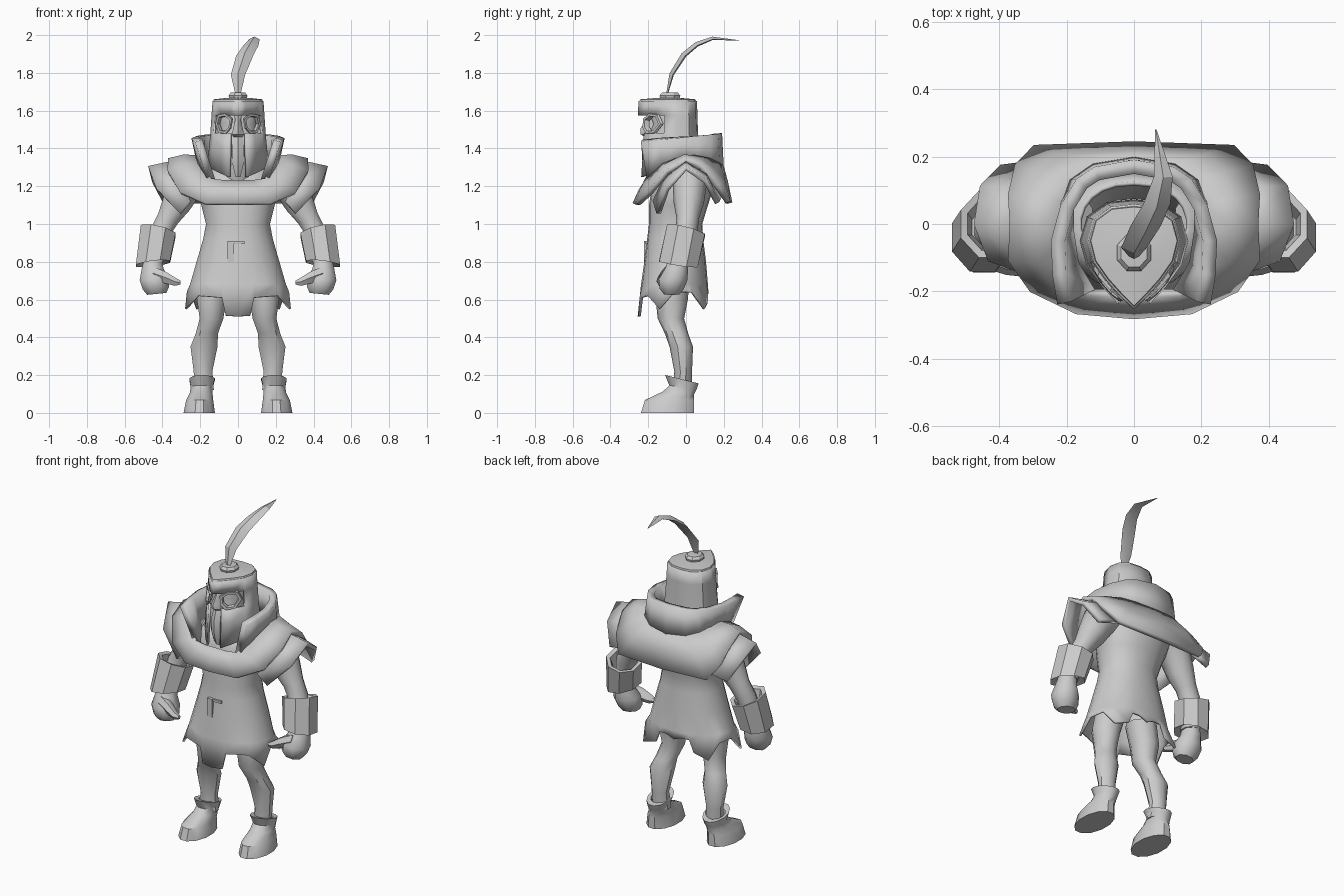
import bpy, bmesh, math
from mathutils import Vector

grey = bpy.data.materials.new("plain_grey")
grey.diffuse_color = (0.6, 0.6, 0.6, 1)


def loft(name, rings, closed=True, caps=True, mirror=True, thick=0, angle=38, skip=()):
    """Skin rings of points; skip lists (ring, panel) faces left open."""
    bm = bmesh.new()
    vs = [[bm.verts.new(p) for p in r] for r in rings]
    n = len(rings[0])
    for i in range(len(rings) - 1):
        for j in range(n if closed else n - 1):
            if (i, j) not in skip:
                k = (j + 1) % n
                bm.faces.new((vs[i][j], vs[i][k], vs[i + 1][k], vs[i + 1][j]))
    if closed and caps:
        bm.faces.new(vs[0])
        bm.faces.new(vs[-1])
    bmesh.ops.recalc_face_normals(bm, faces=bm.faces)
    me = bpy.data.meshes.new(name)
    bm.to_mesh(me)
    bm.free()
    me.materials.append(grey)
    ob = bpy.data.objects.new(name, me)
    bpy.context.collection.objects.link(ob)
    bpy.context.view_layer.objects.active = ob
    ob.select_set(True)
    bpy.ops.object.shade_smooth_by_angle(angle=math.radians(angle))
    ob.select_set(False)
    if mirror:
        ob.modifiers.new("mirror", 'MIRROR')
    if thick:
        s = ob.modifiers.new("thickness", 'SOLIDIFY')
        s.thickness, s.offset = thick, 0
    return ob


def ring(x, y, z, rx, ry, n=10, slope_x=0, slope_y=0):
    """Horizontal ellipse whose height leans along x and y."""
    pts = []
    for i in range(n):
        a = 2 * math.pi * (i + 0.5) / n
        dx, dy = rx * math.cos(a), ry * math.sin(a)
        pts.append((x + dx, y + dy, z + slope_x * dx + slope_y * dy))
    return pts


def box(name, x0, x1, y0, y1, z0, z1):
    loft(name, [[(x0, y0, z), (x1, y0, z), (x1, y1, z), (x0, y1, z)] for z in (z0, z1)], mirror=False)


# legs
loft("legs", [ring(*r) for r in (
    (.18, -.02, .12, .055, .05), (.185, -.015, .22, .052, .047),
    (.18, -.025, .35, .075, .062), (.165, -.05, .42, .062, .062),
    (.14, -.08, .50, .066, .07), (.14, -.075, .60, .082, .085),
    (.11, -.07, .72, .09, .09))])

# boots with slanted open cuffs
loft("boots", [ring(*r) for r in (
    (.205, -.098, .0, .086, .145, 12), (.203, -.087, .068, .074, .135, 12),
    (.195, -.04, .105, .062, .085, 12, 0, -.1), (.192, -.016, .135, .06, .075, 12, 0, -.15),
    (.19, -.022, .178, .07, .092, 12, 0, -.25), (.19, -.02, .174, .052, .055, 12, 0, -.25),
    (.19, -.02, .14, .045, .045, 12))])

# tunic, half outline from front to back with a ragged hem
hem = [(0, -.25, .51), (.065, -.245, .515), (.085, -.24, .61), (.21, -.2, .62), (.275, -.14, .55),
       (.265, -.06, .64), (.25, .03, .64), (.22, .095, .55), (.13, .11, .58), (.10, .11, .65),
       (.05, .112, .65), (0, .112, .63)]


def tunic_row(z, w, front, back):
    row, mid, half = [], (front + back) / 2, (back - front) / 2
    for i in range(12):
        a = math.pi * i / 11
        row.append((w * math.sin(a) ** .85 if 0 < i < 11 else 0, mid - half * math.cos(a), z))
    return row


loft("tunic", [hem] + [tunic_row(*r) for r in (
    (.68, .25, -.232, .11), (.80, .215, -.215, .10), (.92, .18, -.2, .085), (1.0, .165, -.19, .08),
    (1.10, .19, -.19, .11), (1.22, .23, -.17, .15), (1.32, .16, -.12, .12))],
    closed=False, thick=.012, angle=50)

# buckle bracket
box("buckle_side", -.055, -.02, -.222, -.17, .80, .91)
box("buckle_top", -.055, .035, -.216, -.17, .895, .91)

# shoulder mantle, half outline from front to back
edge = [(0, -.27, 1.105), (.17, -.255, 1.105), (.305, -.19, 1.165), (.37, -.1, 1.275), (.365, 0, 1.335),
        (.37, .08, 1.30), (.35, .165, 1.20), (.295, .222, 1.115), (0, .232, 1.11)]
neck = [(0, -.205, 1.225), (.07, -.205, 1.225), (.14, -.205, 1.235), (.19, -.12, 1.31), (.205, -.02, 1.35),
        (.205, .06, 1.35), (.185, .12, 1.34), (.12, .165, 1.32), (0, .185, 1.31)]
mid = [(Vector(a) + Vector(b)) / 2 + Vector((0, 0, .012)) for a, b in zip(edge, neck)]
loft("mantle", [edge, mid, neck], closed=False, thick=.028, angle=45)

# upright collar, open at the front
rim = [(.208, -.235, 1.44), (.222, -.15, 1.45), (.226, -.05, 1.458), (.198, .05, 1.466),
       (.155, .12, 1.472), (.11, .15, 1.475), (0, .17, 1.48)]
base = [(x * .97, y * .97, z - .02) for x, y, z in neck[2:]]
loft("collar", [base, rim], closed=False, thick=.042, angle=45)

# shoulder plates under the mantle
plate_in = [(.25, -.165, 1.12), (.31, -.11, 1.24), (.335, 0, 1.325), (.335, .1, 1.265), (.28, .18, 1.14)]
plate_out = [(.305, -.145, 1.055), (.43, -.10, 1.185), (.472, 0, 1.295), (.455, .105, 1.225), (.395, .165, 1.11)]
loft("shoulder_plates", [plate_in, plate_out], closed=False, thick=.025, angle=25)

# arms
loft("arms", [ring(*r) for r in (
    (.20, .02, 1.25, .08, .09, 10, .7), (.275, .02, 1.21, .08, .09, 10, .7),
    (.325, .015, 1.11, .07, .08, 10, .6), (.37, .01, 1.03, .055, .06, 10, .5),
    (.41, 0, .96, .055, .06, 10, .3), (.44, -.04, .80, .05, .055, 10))])

# forearm cuffs
loft("cuffs", [ring(*r) for r in (
    (.44, -.03, .82, .05, .06, 8), (.45, -.04, .79, .098, .11, 8, -.12, -.15),
    (.422, 0, .965, .1, .108, 8, .22, -.25), (.422, 0, .96, .078, .085, 8, .22, -.25),
    (.425, -.01, .90, .06, .06, 8))], angle=30)

# fists and thumbs
loft("hands", [ring(*r) for r in (
    (.45, -.04, .82, .05, .055, 8), (.452, -.05, .765, .062, .065, 8),
    (.445, -.068, .71, .082, .083, 8, -.1), (.435, -.075, .66, .075, .07, 8, -.1),
    (.43, -.075, .63, .055, .045, 8, -.1))], angle=50)
loft("thumbs", [[(x, y + r * math.cos(a), z + r * math.sin(a)) for a in [i * math.pi / 3 for i in range(6)]]
                for x, y, z, r in ((.45, -.09, .74, .04), (.38, -.115, .715, .036),
                                   (.335, -.13, .695, .026), (.305, -.135, .69, .012))], angle=50)

# helmet, half outline from the front ridge to the back
plan = [(0, -.245), (.035, -.21), (.075, -.165), (.113, -.11), (.128, -.05), (.112, .01), (.065, .045), (0, .052)]


def helmet_row(z, sx, sy, drop=0, shift=0):
    return [(x * sx, (y + .05) * sy - .05 + shift, z - drop * max(0, -y - .05)) for x, y in plan]


rows = [helmet_row(1.32, 1.2, 1.14, .45), helmet_row(1.40, 1.15, 1.08), helmet_row(1.48, 1.09, 1.05),
        helmet_row(1.575, 1.04, 1.01), helmet_row(1.65, 1, 1)]
loft("helmet", rows, closed=False, thick=.014, angle=35,
     skip=[(0, 0), (1, 0), (2, 0), (2, 1), (2, 2)])
loft("helmet_crown", [helmet_row(1.645, 1.03, 1.015), helmet_row(1.66, 1, .985),
                      helmet_row(1.668, .45, .4, 0, -.025), [(0, -.08, 1.67)] * 8], closed=False, angle=20)

# knob holding the plume
loft("plume_knob", [ring(0, -.085, z, r, r * 1.1, 8) for z, r in
                    ((1.655, .048), (1.68, .054), (1.695, .042), (1.697, .015))], mirror=False, angle=30)

# face inside the helmet
loft("face", [ring(*r) for r in (
    (0, -.07, 1.2, .09, .09, 12), (0, -.10, 1.33, .08, .12, 12), (0, -.095, 1.40, .095, .12, 12),
    (0, -.08, 1.47, .105, .12, 12), (0, -.07, 1.53, .108, .105, 12), (0, -.075, 1.58, .108, .12, 12),
    (0, -.06, 1.64, .10, .09, 12))], mirror=False, angle=60)
loft("nose", [ring(0, y, z, rx, ry, 6) for y, z, rx, ry in (
    (-.18, 1.45, .02, .02), (-.195, 1.475, .036, .045), (-.2, 1.505, .03, .042),
    (-.18, 1.55, .018, .03), (-.17, 1.58, .022, .03))], mirror=False, angle=50)
loft("chin", [ring(0, y, z, rx, ry, 6) for y, z, rx, ry in (
    (-.19, 1.25, .015, .02), (-.2, 1.31, .032, .03), (-.2, 1.40, .036, .035), (-.185, 1.46, .03, .03))],
    mirror=False, angle=50)

# raised rims around the eye openings
eye = [(.03, -.214, 1.555), (.065, -.185, 1.582), (.10, -.145, 1.575), (.112, -.125, 1.53),
       (.095, -.16, 1.485), (.06, -.2, 1.482), (.038, -.216, 1.51)]
centre = Vector((.07, -.175, 1.53))
loft("eye_rims", [[centre + (Vector(p) - centre) * s + Vector((.006, -.012, 0)) * d for p in eye]
                  for s, d in ((1.1, 0), (1.05, 1), (.8, 1), (.75, -1))], caps=False, angle=30)

# plume: diamond sections swept backwards
stations = [(0, -.1, 1.68, .012), (0, -.07, 1.79, .038), (.035, -.005, 1.89, .045),
            (.068, .06, 1.945, .04), (.087, .14, 1.978, .028), (.065, .28, 1.972, .002)]
plume = []
for i, (x, y, z, w) in enumerate(stations):
    a, b = stations[max(i - 1, 0)], stations[min(i + 1, 5)]
    t = Vector((0, b[1] - a[1], b[2] - a[2])).normalized()
    up = Vector((0, -t.z, t.y)) * w * .5
    c, side = Vector((x, y, z)), Vector((w, 0, 0))
    plume.append([c - side, c + up, c + side, c - up * .3])
loft("plume", plume, mirror=False, angle=25)
